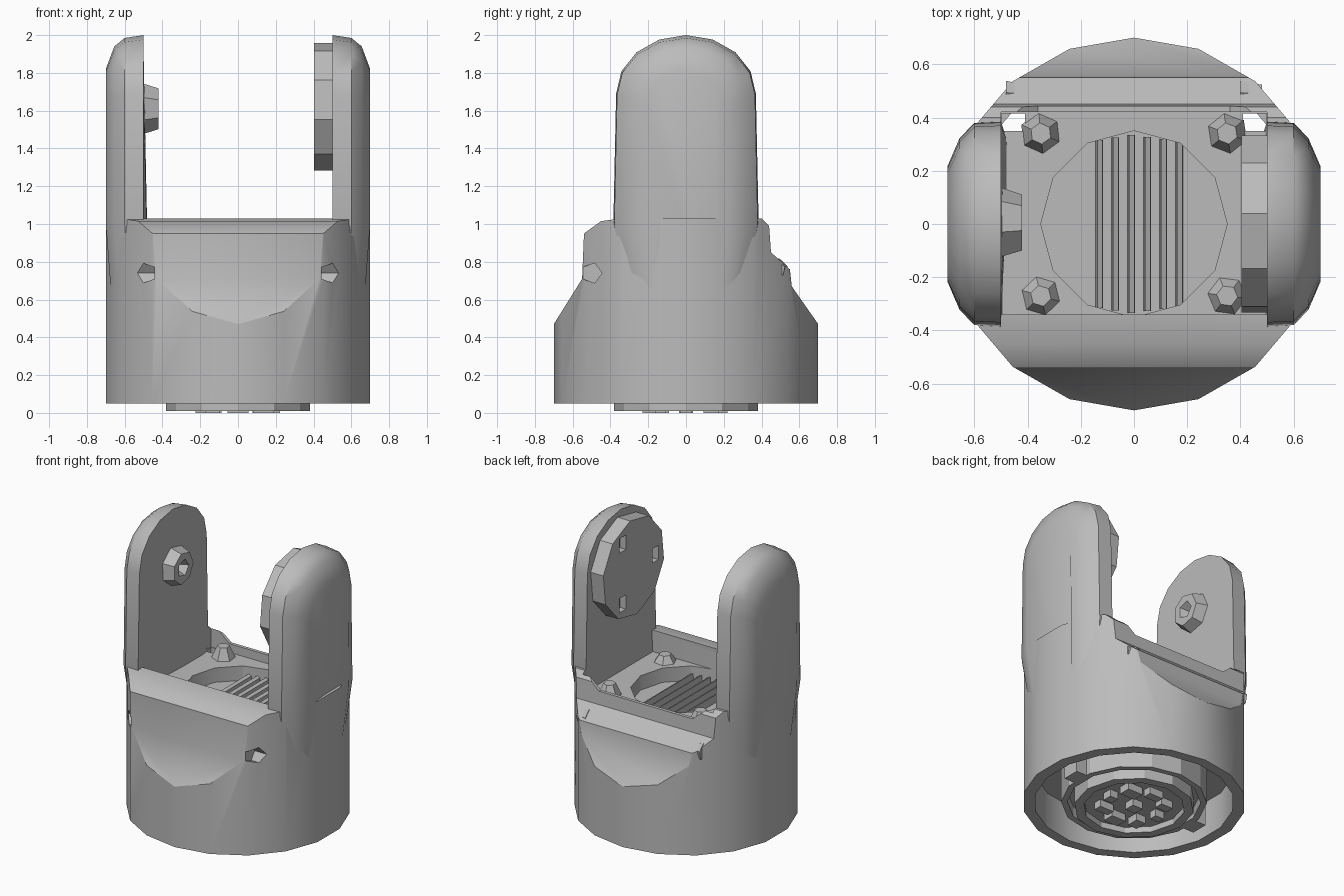
import bpy, bmesh, math, random
from mathutils import Matrix

cube = bpy.data.objects.get("Cube")
if cube:
    bpy.data.objects.remove(cube, do_unlink=True)
random.seed(4)

grey = bpy.data.materials.new("plain_grey")
grey.use_nodes = True
colour = (0.5, 0.5, 0.5, 1)
grey.diffuse_color = colour
grey.node_tree.nodes["Principled BSDF"].inputs["Base Color"].default_value = colour


def finish(name, bm):
    bmesh.ops.recalc_face_normals(bm, faces=bm.faces)
    mesh = bpy.data.meshes.new(name)
    bm.to_mesh(mesh)
    bm.free()
    mesh.materials.append(grey)
    ob = bpy.data.objects.new(name, mesh)
    bpy.context.collection.objects.link(ob)
    return ob


def box(name, x0, x1, y0, y1, z0, z1):
    bm = bmesh.new()
    bmesh.ops.create_cube(bm, size=1)
    for v in bm.verts:
        v.co = ((x0 + x1) / 2 + v.co.x * (x1 - x0),
                (y0 + y1) / 2 + v.co.y * (y1 - y0),
                (z0 + z1) / 2 + v.co.z * (z1 - z0))
    return finish(name, bm)


def disc(name, sides, r0, r1, z0, z1, at=(0, 0, 0), axis="Z", turn=0.0):
    """Cylinder or cone from z0 to z1 along its axis, then moved."""
    bm = bmesh.new()
    bmesh.ops.create_cone(bm, cap_ends=True, segments=sides, radius1=r0, radius2=r1, depth=z1 - z0)
    m = Matrix.Translation((0, 0, (z0 + z1) / 2)) @ Matrix.Rotation(turn, 4, "Z")
    if axis == "X":
        m = Matrix.Rotation(math.pi / 2, 4, "Y") @ m
    bm.transform(Matrix.Translation(at) @ m)
    return finish(name, bm)


def loft(name, rings):
    bm = bmesh.new()
    loops = [[bm.verts.new(p) for p in ring] for ring in rings]
    for a, b in zip(loops, loops[1:]):
        for i in range(len(a)):
            j = (i + 1) % len(a)
            bm.faces.new((a[i], a[j], b[j], b[i]))
    bm.faces.new(loops[0])
    bm.faces.new(loops[-1])
    return finish(name, bm)


def boolean(ob, cutter, mode="DIFFERENCE"):
    mod = ob.modifiers.new("cut", "BOOLEAN")
    mod.operation, mod.object, mod.solver = mode, cutter, "EXACT"
    bpy.context.view_layer.objects.active = ob
    bpy.ops.object.modifier_apply(modifier=mod.name)
    bpy.data.objects.remove(cutter, do_unlink=True)


def smooth(ob, degrees=30):
    bpy.ops.object.select_all(action="DESELECT")
    ob.select_set(True)
    bpy.context.view_layer.objects.active = ob
    bpy.ops.object.shade_smooth_by_angle(angle=math.radians(degrees))


# Base drum, its front and back trimmed to sloped shoulders
body = disc("base_body", 18, 0.7, 0.7, 0.05, 1.2)
for v in body.data.vertices:
    v.co.x *= 1.012
side = [(-0.8, 0), (-0.8, 0.3), (-0.7, 0.47), (-0.55, 0.71), (-0.54, 0.95), (-0.45, 1.015),
        (-0.34, 1.03), (0.4, 1.03), (0.44, 0.99), (0.45, 0.85), (0.55, 0.76), (0.56, 0.67),
        (0.7, 0.47), (0.8, 0.3), (0.8, 0)]
boolean(body, loft("side_trim", [[(x, y, z) for y, z in side] for x in (-1, 1)]), "INTERSECT")

# Pocket between the arms, lowered back edge, round well, hollow underside
boolean(body, box("pocket", -0.5, 0.5, -0.34, 0.42, 0.88, 1.5))
dip = [(-0.5, 1.06), (-0.36, 0.94), (0.36, 0.94), (0.5, 1.06)]
boolean(body, loft("back_dip", [[(x, y, z) for x, z in dip] for y in (0.3, 0.8)]))
boolean(body, disc("well", 12, 0.35, 0.35, 0.78, 1.0))
boolean(body, disc("underside", 18, 0.63, 0.63, -0.1, 0.3))
for s in (-1, 1):
    boolean(body, box("corner_slot", *sorted((s * 0.41, s * 0.497)), 0.35, 0.415, 0.2, 1.0))
    boolean(body, disc("screw_pocket", 5, 0.055, 0.055, -0.05, 0.05, (s * 0.49, -0.5, 0.74), "X"))
smooth(body)


# Upright arms with rounded tops, sinking into the drum below
def arch(x, half, top, rise):
    foot = [(0.94 * x, 0.8 * half, 0.45), (x, 1.04 * half, 1.0)]
    pts = [(fx, -fy, fz) for fx, fy, fz in foot]
    for i in range(9):
        a = math.pi * (1 - i / 8)
        pts.append((x, half * math.cos(a), top - rise + rise * math.sin(a)))
    return pts + foot[::-1]


for s, name in ((1, "left_arm"), (-1, "right_arm")):
    smooth(loft(name, [arch(s * 0.5, 0.37, 2.0, 0.31), arch(s * 0.6, 0.365, 1.985, 0.3),
                       arch(s * 0.655, 0.31, 1.94, 0.27), arch(s * 0.7, 0.21, 1.82, 0.2)]), 35)

# Notched pivot plate on the left arm, small socketed pin on the right
plate = disc("left_pivot_plate", 10, 0.34, 0.34, 0.403, 0.51, (0, 0, 1.62), "X", 0.2)
for k in range(3):
    a = math.radians(60 + 120 * k)
    y, z = 0.24 * math.cos(a), 1.62 + 0.24 * math.sin(a)
    boolean(plate, box("notch", 0.3, 0.45, y - 0.035, y + 0.035, z - 0.05, z + 0.05))
pin = disc("right_pivot_pin", 7, 0.14, 0.11, -0.51, -0.42, (0, 0, 1.61), "X")
boolean(pin, disc("pin_socket", 5, 0.03, 0.07, -0.48, -0.4, (0, 0, 1.61), "X"))

# Ribs on the floor of the well
for i in range(6):
    x = -0.13 + i * 0.06
    length = 0.335 - 0.15 * abs(x)
    bar = [(x - 0.015, 0.77), (x - 0.008, 0.83), (x + 0.012, 0.82), (x + 0.015, 0.77)]
    loft("well_rib", [[(px, y, pz) for px, pz in bar] for y in (-length, length)])

# Faceted screws at the pocket corners, and stubs on the back shoulder
for sx in (-1, 1):
    for y, top in ((-0.27, 0.93), (0.34, 0.96)):
        disc("floor_screw", 6, 0.08, 0.04, 0.87, top, (sx * 0.35, y, 0), "Z", random.random())
    disc("back_stub", 6, 0.06, 0.045, -0.04, 0.04, (sx * 0.44, 0.48, 0.76), "X", 0.3)

# Underside connector: stepped rings, contacts and side keys
hub = disc("underside_hub", 14, 0.46, 0.46, 0.05, 0.4)
boolean(hub, disc("hub_recess", 14, 0.42, 0.42, -0.1, 0.12))
plug = disc("connector_plug", 12, 0.38, 0.38, 0.01, 0.2)
boolean(plug, disc("plug_recess", 12, 0.32, 0.32, -0.1, 0.05))
for i in range(9):
    a = i * math.tau / 8
    r = 0.19 if i < 8 else 0
    x, y = r * math.cos(a), r * math.sin(a)
    w, d = random.uniform(0.03, 0.06), random.uniform(0.025, 0.045)
    box("contact", x - w, x + w, y - d, y + d, 0.0, 0.1)
for s in (-1, 1):
    box("side_key", *sorted((s * 0.43, s * 0.53)), -0.05, 0.07, 0.05, 0.35)
